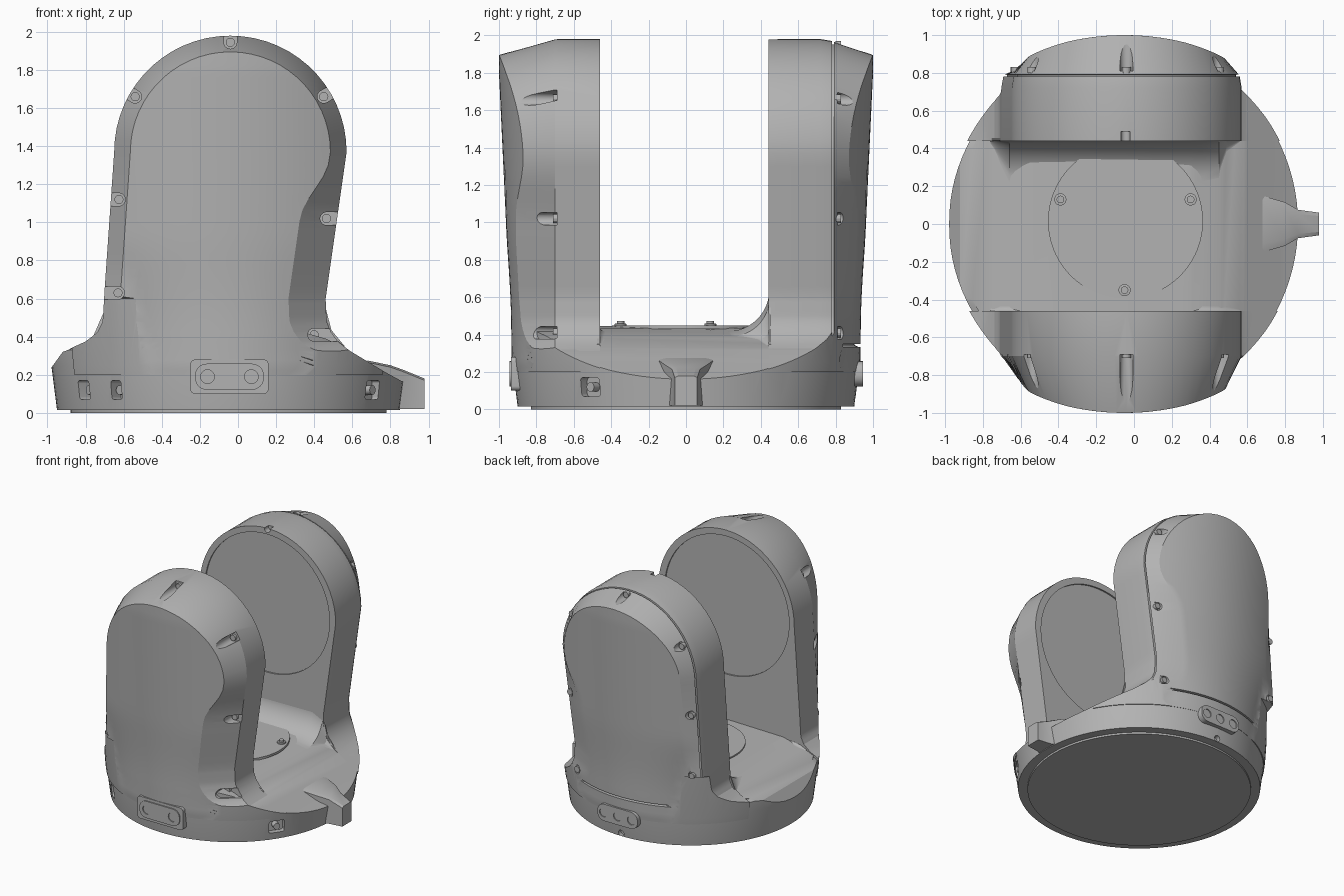
import bpy, bmesh
from math import sin, cos, pi, radians, sqrt, hypot

if "Cube" in bpy.data.objects:
    bpy.data.objects.remove(bpy.data.objects["Cube"])

grey = bpy.data.materials.new("plain grey")
grey.use_nodes = True
colour = (0.45, 0.45, 0.45, 1)
grey.diffuse_color = colour
grey.node_tree.nodes["Principled BSDF"].inputs["Base Color"].default_value = colour
CX = -0.05  # centre of the round base


def loft(name, rings, panel=None):
    """Closed solid through rings; panel(x, z) gives y of a domed, ladder-filled last cap."""
    bm = bmesh.new()
    loops = [[bm.verts.new(p) for p in ring] for ring in rings]
    n = len(loops[0])
    for a, b in zip(loops, loops[1:]):
        for i in range(n - 1 if panel else n):
            j = (i + 1) % n
            bm.faces.new((a[i], a[j], b[j], b[i]))
    bm.faces.new(loops[0])
    end = loops[-1]
    if panel:
        rows = []
        for i in range(n // 2):
            a, b = end[i].co, end[n - 1 - i].co
            mid = [a.lerp(b, k / 20) for k in range(1, 20)]
            rows.append([end[i]] + [bm.verts.new((p.x, panel(p.x, p.z), p.z)) for p in mid] + [end[n - 1 - i]])
        for r, q in zip(rows, rows[1:]):
            for k in range(20):
                bm.faces.new((r[k], r[k + 1], q[k + 1], q[k]))
        for k in range(20):
            bm.faces.new((rows[-1][k], rows[-1][k + 1], end[n // 2]))
        bm.faces.new([l[0] for l in loops] + rows[0][1:-1] + [l[-1] for l in reversed(loops)])
    else:
        bm.faces.new(end)
    bmesh.ops.recalc_face_normals(bm, faces=bm.faces)
    me = bpy.data.meshes.new(name)
    bm.to_mesh(me)
    bm.free()
    ob = bpy.data.objects.new(name, me)
    bpy.context.collection.objects.link(ob)
    me.materials.append(grey)
    return ob


def prism(name, xz, y0, y1):
    return loft(name, [[(x, y, z) for x, z in xz] for y in (y0, y1)])


def disc(x, z, r, n=20):
    return [(x + r * cos(2 * pi * i / n), z + r * sin(2 * pi * i / n)) for i in range(n)]


def lathe(name, profile, x=CX, y=0, n=96):
    return loft(name, [[(x + px, y + py, z) for px, py in disc(0, 0, r, n)] for r, z in profile])


def rounded(x, z, w, h, r):
    pts = []
    for k, (sx, sz) in enumerate([(1, 1), (-1, 1), (-1, -1), (1, -1)]):
        for i in range(7):
            a = (k + i / 6) * pi / 2
            pts.append((x + sx * (w - r) + r * cos(a), z + sz * (h - r) + r * sin(a)))
    return pts


def select(ob):
    bpy.ops.object.select_all(action='DESELECT')
    ob.select_set(True)
    bpy.context.view_layer.objects.active = ob


def boolean(ob, cutter, op='DIFFERENCE'):
    mod = ob.modifiers.new("cut", 'BOOLEAN')
    mod.object, mod.operation, mod.solver = cutter, op, 'EXACT'
    select(ob)
    bpy.ops.object.modifier_apply(modifier=mod.name)
    bpy.data.objects.remove(cutter)


def ramp(v, table):
    for (a, p), (b, q) in zip(table, table[1:]):
        if v <= b:
            return p + (q - p) * max(0, v - a) / (b - a)
    return table[-1][1]


# Arm edges by height, flaring out into the base
LEFT = [(0.23, -0.985), (0.32, -0.92), (0.375, -0.80), (0.42, -0.74), (0.48, -0.71), (0.65, -0.70), (1.37, -0.65)]
RIGHT = [(0.15, 0.89), (0.21, 0.78), (0.27, 0.68), (0.33, 0.58), (0.37, 0.53), (0.42, 0.49), (0.48, 0.465),
         (0.6, 0.46), (1.37, 0.57)]
BOTTOM = 0.2
HEIGHTS = [BOTTOM + 0.4 * i / 16 for i in range(16)] + [0.6 + 0.7 * i / 12 for i in range(13)]


def smooth(t):
    t = min(1, max(0, t))
    return t * t * (3 - 2 * t)


def outline(d, panel=0):
    """Arm outline inset by d; the panel edge also has a waist on the right."""
    left = [(ramp(z, LEFT) + d + panel * 0.15 * smooth((0.6 - z) / 0.3), z) for z in HEIGHTS]
    arch = [(-0.04 + (0.61 - d) * cos(a), 1.37 + (0.61 - d) * sin(a))
            for a in (pi * (1 - i / 30) for i in range(31))]
    right = [(ramp(z, RIGHT) - (d + panel * 0.11 * smooth((1.32 - z) / 0.3)) * smooth((z - 0.2) / 0.16), z)
             for z in reversed(HEIGHTS)]
    return left + arch + right


def bulge(x, z):
    """Depth of the outer panel: round like the base below, gently domed above."""
    dx = x - CX
    r = ramp(z, [(0.2, 0.926), (0.25, 0.932), (0.4, 0.934)])
    low = sqrt(max(0.0, r * r - dx * dx))
    high = ramp(z, [(0.3, 0.93), (1.8, 1.0)]) - 0.38 * dx * dx
    t = smooth((z - 0.25) / 0.7)
    return max(0.82, low + (high - low) * t)


SCREWS = [(-0.04, 1.945), (-0.54, 1.66), (0.45, 1.66), (-0.625, 1.12),
          (0.465, 1.02), (-0.63, 0.63), (0.40, 0.41)]


def pocket_shape(x, z, r):
    """Round inner end, open towards the outside of the arm."""
    ux, uz = (x + 0.04, z - 1.37) if z > 1.37 else (x, 0)
    ux, uz = ux / hypot(ux, uz), uz / hypot(ux, uz)
    local = [(r * cos(a), r * sin(a)) for a in (pi / 2 + pi * i / 10 for i in range(11))] + [(0.12, -r), (0.12, r)]
    return [(x + u * ux - v * uz, z + u * uz + v * ux) for u, v in local]


def arm(name, s, inner, steps, pocket_y):
    rings = [[(x, s * y, z) for x, z in outline(d)] for d, y in steps]
    rings.append([(x, s * bulge(x, z), z) for x, z in outline(0.085, 1)])
    ob = loft(name, rings, lambda x, z: s * bulge(x, z))
    # keep the flare within the round base
    boolean(ob, lathe("bound", [(0.908, 0.02), (0.936, 0.25), (0.96, 0.6), (1.4, 0.75), (1.4, 2.2)]), 'INTERSECT')
    boolean(ob, prism("recess", disc(-0.045, 1.37, 0.56, 72), s * (inner - 0.1), s * (inner + 0.012)))
    # screw pockets around the chamfer
    for i, (x, z) in enumerate(SCREWS):
        boolean(ob, prism("pocket", pocket_shape(x, z, 0.034), s * pocket_y, s * 1.1))
        prism(f"{name}_screw_{i}", disc(x, z, 0.024, 12), s * (pocket_y - 0.01), s * (pocket_y + 0.02))
    return ob


arm("front_arm", -1, 0.46, [(0, 0.46), (0, 0.70)], 0.69)
back = arm("back_arm", 1, 0.44, [(0, 0.44), (0, 0.72), (0.01, 0.78), (0.03, 0.781), (0.03, 0.79), (0.015, 0.791)], 0.81)
boolean(back, prism("notch", disc(-0.045, 1.97, 0.025), 0.3, 0.49))
boolean(back, prism("cover_gap", [(-0.62, 0.335), (0.5, 0.335), (0.5, 0.35), (-0.62, 0.35)], 0.84, 1.1))

# Round base with a deck that falls away to the right
TOP = [(-0.985, 0.23), (-0.92, 0.32), (-0.74, 0.39), (-0.55, 0.435), (0.0, 0.445), (0.3, 0.435),
       (0.46, 0.39), (0.58, 0.33), (0.68, 0.27), (0.78, 0.21), (0.89, 0.15)]
base = prism("base", [(-1.1, 0.01), (-1.1, 0.08)] + TOP + [(1.1, 0.04), (1.1, 0.01)], -1.1, 1.1)
boolean(base, lathe("turned_body", [(0.9, 0.015), (0.93, 0.25), (0.93, 0.33), (0.90, 0.345), (0.90, 0.5)]), 'INTERSECT')
for x, y, a, w in [(0.73, -0.53, 52, 0.06), (-0.81, -0.51, -56, 0.05), (-0.64, -0.7, -40, 0.035)]:
    hole = prism("socket", rounded(0, 0, w, 0.05, 0.015), -0.05, 0.08)
    bolt = prism("base_bolt", disc(0, 0, 0.025), 0.03, 0.1)
    for ob in (hole, bolt):
        ob.location, ob.rotation_euler = (x, y, 0.12), (0, 0, radians(a))
    boolean(base, hole)
boolean(base, prism("rear_notch", disc(CX, 0.04, 0.025), 0.87, 1.0))
lathe("foot", [(0.83, 0.0), (0.83, 0.03)])

# Concave fillets between the deck and the inner arm faces
for name, s, y, most in (("back_fillet", 1, 0.445, 0.22), ("front_fillet", -1, 0.465, 0.03)):
    rings = []
    for x, r in ((-0.76, 0.02), (-0.71, 0.12), (-0.66, 0.22), (0.36, 0.22), (0.45, 0.2), (0.49, 0.06), (0.56, 0.01)):
        r, z0 = min(r, most), ramp(x, TOP)
        curve = [(y - r + r * sin(a), z0 + r - r * cos(a)) for a in (pi / 2 * i / 12 for i in range(13))]
        section = curve + [(y + 0.01, z0 + r), (y + 0.01, 0.25), (y - r, 0.25)]
        rings.append([(x, s * py, z) for py, z in section])
    loft(name, rings)

# Pointed lug on the right side of the rim
loft("lug", [[(x, -w, 0.02), (x, w, 0.02), (x, w, h - 0.01), (x, w * 0.7, h), (x, -w * 0.7, h), (x, -w, h - 0.01)]
             for x, w, h in ((0.68, 0.15, 0.275), (0.80, 0.115, 0.25), (0.87, 0.075, 0.225), (0.98, 0.06, 0.18))])

# Turntable plate and its screws on the deck
lathe("deck_plate", [(0.41, 0.43), (0.41, 0.448)], -0.045, 0.015)
for x, y in ((-0.39, 0.13), (0.3, 0.13), (-0.05, -0.35)):
    lathe("deck_screw", [(0.032, 0.42), (0.032, 0.458), (0.02, 0.459), (0.02, 0.472)], x, y, 20)

# Connector plates on the front and back of the base
prism("front_plate", rounded(-0.045, 0.19, 0.205, 0.09, 0.025), -0.8, -0.936)
for name, s, y, holes in (("front_connector", -1, 0.945, (-0.16, 0.07)),
                          ("back_connector", 1, 0.945, (-0.17, -0.045, 0.08))):
    con = prism(name, rounded(-0.045, 0.19, 0.18, 0.068, 0.06), s * 0.8, s * y)
    for x in holes:
        boolean(con, prism("hole", disc(x, 0.19, 0.036), s * (y - 0.008), s * 1.1))

for ob in [o for o in bpy.context.scene.objects if o.type == 'MESH']:
    select(ob)
    bpy.ops.object.shade_smooth_by_angle(angle=radians(22))
